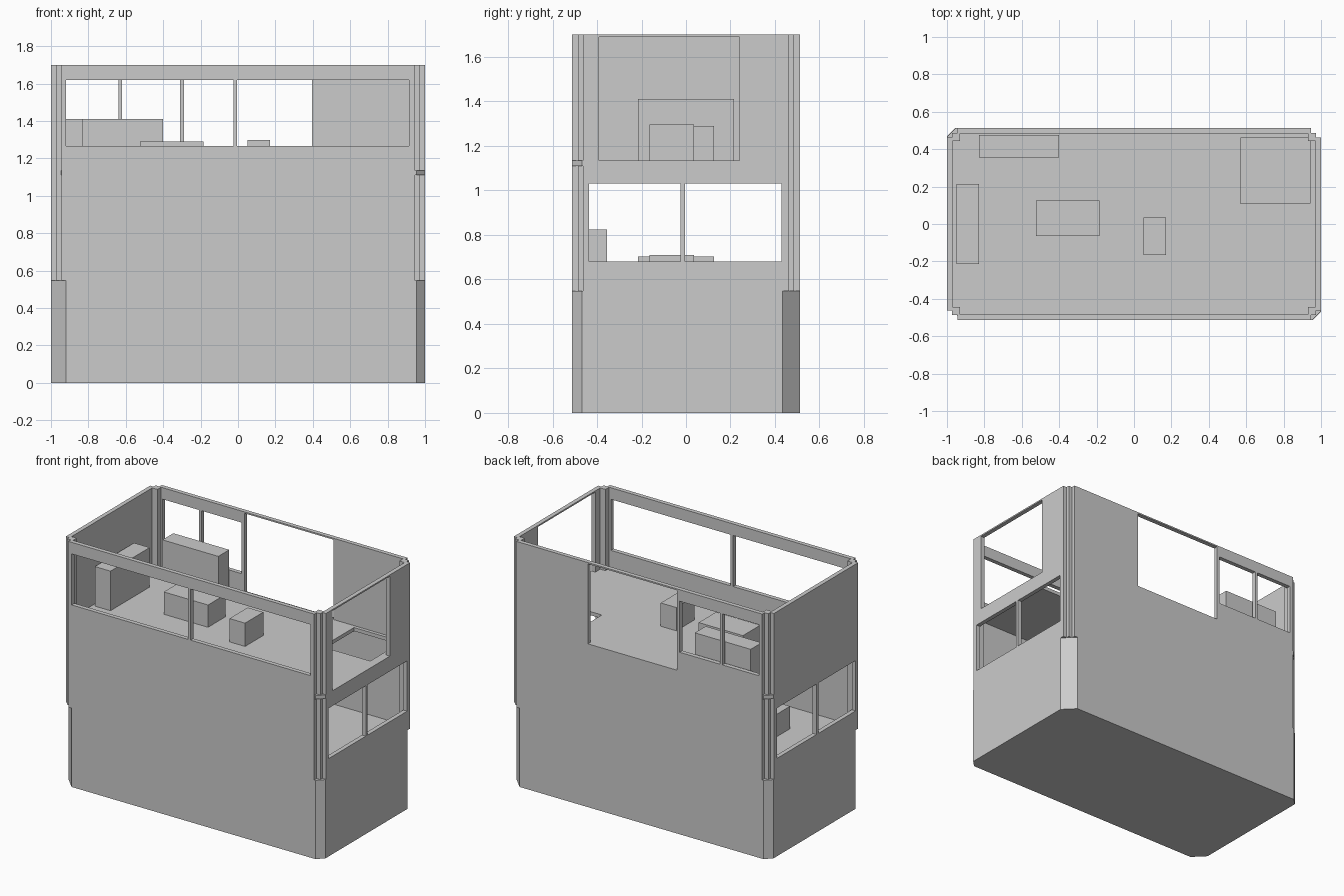
import bpy, bmesh

old = bpy.data.objects.get("Cube")
if old:
    bpy.data.objects.remove(old, do_unlink=True)

# Single plain grey
grey = bpy.data.materials.new("light_grey")
grey.use_nodes = True
grey.diffuse_color = (0.6, 0.6, 0.6, 1)
grey.node_tree.nodes["Principled BSDF"].inputs["Base Color"].default_value = (0.6, 0.6, 0.6, 1)

X, Y = 1.0, 0.513          # half length and half depth
BASE, SLAB, TOP = 0.547, 1.135, 1.7
WALL = 0.03                # wall thickness


def add_object(name, bm):
    bmesh.ops.recalc_face_normals(bm, faces=bm.faces)
    mesh = bpy.data.meshes.new(name)
    bm.to_mesh(mesh)
    bm.free()
    mesh.materials.append(grey)
    obj = bpy.data.objects.new(name, mesh)
    bpy.context.collection.objects.link(obj)
    return obj


def boxes(name, ranges):
    """One object from boxes given as (x0, x1, y0, y1, z0, z1)."""
    bm = bmesh.new()
    for x0, x1, y0, y1, z0, z1 in ranges:
        verts = bmesh.ops.create_cube(bm, size=1)["verts"]
        for v in verts:
            v.co = (x1 if v.co.x > 0 else x0,
                    y1 if v.co.y > 0 else y0,
                    z1 if v.co.z > 0 else z0)
    return add_object(name, bm)


def chamfered_slab(name, z0, z1, inset=0.0):
    """Rectangle with one wide and one narrow pair of cut corners."""
    a, b, wide, thin = X - inset, Y - inset, 0.08, 0.045
    outline = []
    for sx, sy, c in ((-1, -1, wide), (1, -1, thin), (1, 1, wide), (-1, 1, thin)):
        pair = [(sx * a, sy * (b - c)), (sx * (a - c), sy * b)]
        outline += pair if sx == sy else pair[::-1]
    bm = bmesh.new()
    face = bm.faces.new([bm.verts.new((x, y, z0)) for x, y in outline])
    up = bmesh.ops.extrude_face_region(bm, geom=[face])["geom"]
    for v in up:
        if isinstance(v, bmesh.types.BMVert):
            v.co.z = z1
    return add_object(name, bm)


def cut(obj, ranges):
    """Cut box-shaped openings out of an object."""
    cutter = boxes("cutter", ranges)
    cutter.hide_render = True
    mod = obj.modifiers.new("openings", "BOOLEAN")
    mod.operation, mod.solver, mod.object = "DIFFERENCE", "EXACT", cutter
    bpy.context.view_layer.objects.active = obj
    bpy.ops.object.modifier_apply(modifier=mod.name)
    bpy.data.objects.remove(cutter, do_unlink=True)


# Base and upper floor with its stairwell
chamfered_slab("base", 0, BASE)
floor = chamfered_slab("upper_floor", 1.11, SLAB, 0.001)
cut(floor, [(0.57, 0.94, 0.11, 0.46, 1, 1.3)])

# Long walls with window bands; the back one also has a wide opening
LOW, HIGH = 1.265, 1.62
front = boxes("front_wall", [(-0.945, 0.945, -Y, WALL - Y, BASE, TOP)])
cut(front, [(x0, x1, -1, 0, LOW, HIGH) for x0, x1 in ((-0.92, -0.025), (-0.005, 0.915))])
back = boxes("back_wall", [(-0.945, 0.945, Y - WALL, Y, BASE, TOP)])
cut(back, [(-0.92, -0.64, 0, 1, LOW, HIGH),
           (-0.62, -0.31, 0, 1, LOW, HIGH),
           (-0.29, 0.395, 0, 1, SLAB, 1.69)])

# End walls with paired lower windows; the left one also has a wide opening
for name, side in (("left_wall", 1), ("right_wall", -1)):
    x0, x1 = sorted((side * (X - WALL), side * X))
    wall = boxes(name, [(x0, x1, -0.463, 0.463, BASE, TOP)])
    holes = [(x0 - 0.1, x1 + 0.1, y0, y1, 0.68, 1.03)
             for y0, y1 in ((-0.435, -0.025), (-0.005, 0.43))]
    if side > 0:
        holes.append((x0 - 0.1, x1 + 0.1, -0.39, 0.24, SLAB, 1.69))
    cut(wall, holes)

# Corner posts
posts = []
for sx in (-1, 1):
    for sy in (-1, 1):
        posts.append((*sorted((sx * 0.93, sx * 0.973)),
                      *sorted((sy * 0.443, sy * 0.486)), BASE, TOP))
boxes("corner_posts", posts)

# Upper floor furniture
boxes("upper_side_cabinet", [(-0.95, -0.83, -0.215, 0.215, SLAB, 1.41)])
boxes("upper_back_cabinet", [(-0.83, -0.4, 0.355, 0.475, SLAB, 1.41)])
boxes("upper_table", [(-0.525, -0.185, -0.065, 0.125, SLAB, 1.29)])
boxes("upper_bench", [(0.05, 0.17, -0.165, 0.035, SLAB, 1.297)])

# Lower floor furniture
boxes("lower_cabinet", [(0.4, 0.83, -0.475, -0.355, BASE, 0.825)])
boxes("lower_table", [(-0.65, -0.31, -0.215, 0.125, BASE, 0.703)])
boxes("lower_bench", [(0.05, 0.17, -0.165, 0.035, BASE, 0.71)])
